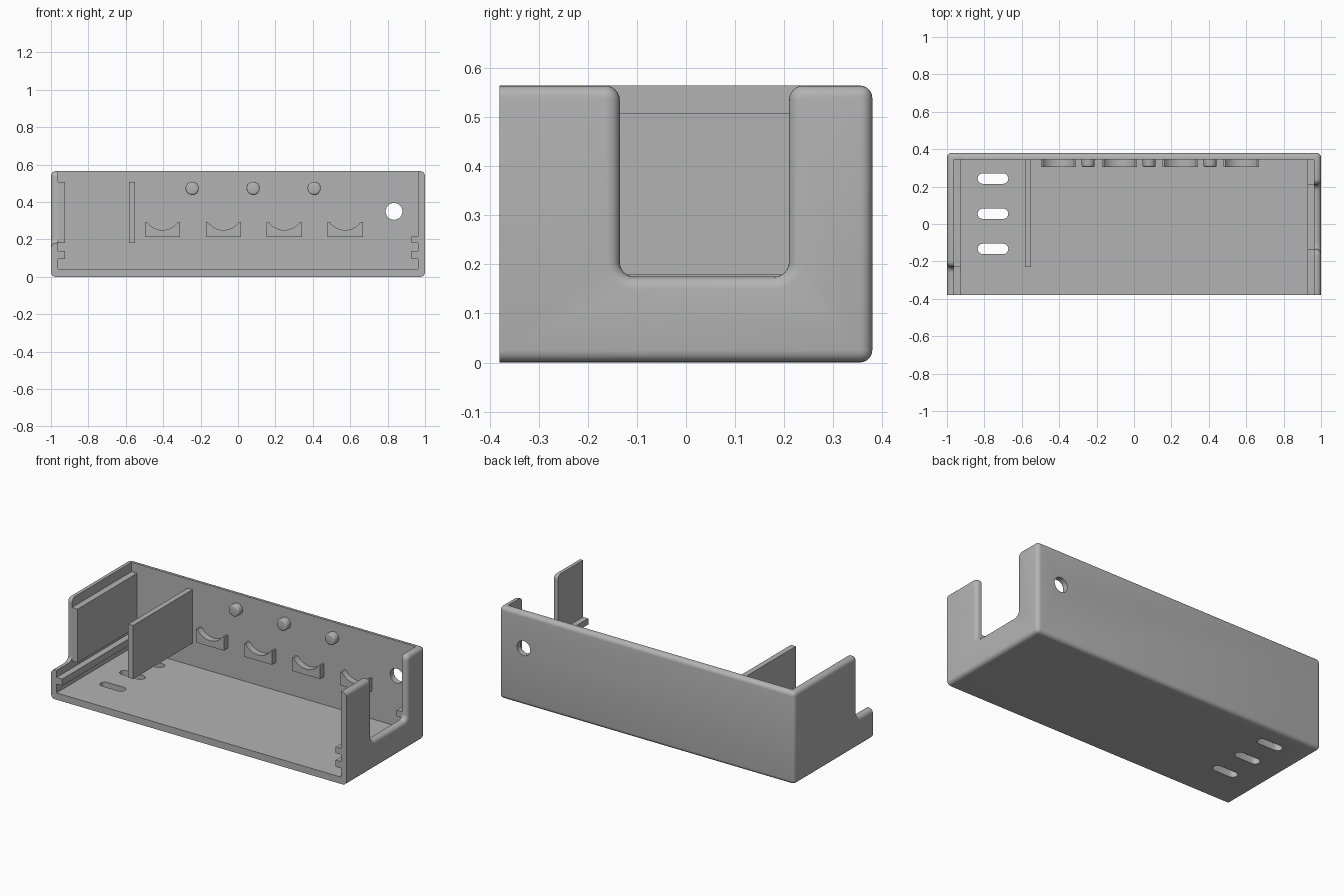
import bpy, bmesh, math
from mathutils import Vector

if "Cube" in bpy.data.objects:
    bpy.data.objects.remove(bpy.data.objects["Cube"], do_unlink=True)

X, Y, TOP = 1.0, 0.38, 0.565          # outer half sizes and height
IX, IY, FLOOR = 0.963, 0.345, 0.042   # inner faces
R = 0.03                              # notch corner radius

grey = bpy.data.materials.new("plain grey")
grey.use_nodes = True
grey.diffuse_color = (0.45, 0.45, 0.45, 1)
grey.node_tree.nodes["Principled BSDF"].inputs["Base Color"].default_value = grey.diffuse_color


def finish(name, bm):
    bmesh.ops.recalc_face_normals(bm, faces=bm.faces)
    me = bpy.data.meshes.new(name)
    bm.to_mesh(me)
    bm.free()
    me.materials.append(grey)
    ob = bpy.data.objects.new(name, me)
    bpy.context.collection.objects.link(ob)
    return ob


def prism(name, points, axis, a, b):
    """Extrude a 2D profile along an axis (0, 1 or 2) from a to b."""
    bm = bmesh.new()
    verts = []
    for p in points:
        co = list(p)
        co.insert(axis, a)
        verts.append(bm.verts.new(co))
    face = bm.faces.new(verts)
    ext = bmesh.ops.extrude_face_region(bm, geom=[face])["geom"]
    move = Vector((0, 0, 0))
    move[axis] = b - a
    bmesh.ops.translate(bm, vec=move, verts=[v for v in ext if isinstance(v, bmesh.types.BMVert)])
    return finish(name, bm)


def box(name, x0, x1, y0, y1, z0, z1):
    return prism(name, [(x0, y0), (x1, y0), (x1, y1), (x0, y1)], 2, z0, z1)


def arc(u, v, r, a0, a1, n=6):
    angles = [math.radians(a0 + (a1 - a0) * i / n) for i in range(n + 1)]
    return [(u + r * math.cos(a), v + r * math.sin(a)) for a in angles]


def activate(ob):
    bpy.ops.object.select_all(action="DESELECT")
    ob.select_set(True)
    bpy.context.view_layer.objects.active = ob


def cut(ob, cutter):
    activate(ob)
    mod = ob.modifiers.new("cut", "BOOLEAN")
    mod.operation, mod.solver, mod.object = "DIFFERENCE", "EXACT", cutter
    bpy.ops.object.modifier_apply(modifier=mod.name)
    bpy.data.objects.remove(cutter, do_unlink=True)


def smooth(ob):
    activate(ob)
    bpy.ops.object.shade_smooth_by_angle(angle=math.radians(35))


# Shell: open at the front and the top
shell = box("case_shell", -X, X, -Y, Y, 0, TOP)
cut(shell, box("cavity_cutter", -IX, IX, -0.6, IY, FLOOR, 0.8))

# U-shaped notch in the left wall
y0, y1, sill = -0.135, 0.21, 0.175
notch = (arc(y0 - R, TOP - R, R, 90, 0) + arc(y0 + R, sill + R, R, 180, 270)
         + arc(y1 - R, sill + R, R, 270, 360) + arc(y1 + R, TOP - R, R, 180, 90)
         + [(y1 + R, 0.8), (y0 - R, 0.8)])
cut(shell, prism("notch_cutter", notch, 0, 0.9, 1.1))

# Step at the front of the right wall
step_y, step_z = -0.23, 0.18
step = ([(-0.6, step_z)] + arc(step_y - R, step_z + R, R, 270, 360)
        + arc(step_y + R, TOP - R, R, 180, 90) + [(step_y + R, 0.8), (-0.6, 0.8)])
cut(shell, prism("step_cutter", step, 0, -1.1, -0.9))

# Round every outside edge except those of the flat front
bm = bmesh.new()
bm.from_mesh(shell.data)
bmesh.ops.remove_doubles(bm, verts=bm.verts, dist=0.0005)


def outside(f):
    c, n = f.calc_center_median(), f.normal
    return ((abs(n.x) > 0.99 and abs(c.x) > X - 0.001) or (n.y > 0.99 and c.y > Y - 0.001)
            or (n.z < -0.99 and c.z < 0.001))


rim = [e for e in bm.edges
       if len(e.link_faces) == 2 and any(outside(f) for f in e.link_faces)
       and e.calc_face_angle(0) > 0.5
       and not all(v.co.y < -Y + 0.001 for v in e.verts)]
bmesh.ops.bevel(bm, geom=rim, offset=0.025, offset_type="OFFSET", segments=5,
                profile=0.5, affect="EDGES", clamp_overlap=False)
bm.to_mesh(shell.data)
bm.free()

# Cable hole in the back and vent slots in the floor
cut(shell, prism("hole_cutter", arc(0.834, 0.35, 0.045, 0, 345, 23), 1, 0.2, 0.5))
for y in (0.243, 0.055, -0.133):
    slot = arc(-0.7, y, 0.028, -90, 90, 8) + arc(-0.808, y, 0.028, 90, 270, 8)
    cut(shell, prism("slot_cutter", slot, 2, -0.1, 0.1))
smooth(shell)

# Board rails along both side walls
E = 0.005  # how far parts sink into the walls
box("right_lower_rail", -IX - E, -0.925, -Y, IY + E, 0.096, 0.137)
box("left_lower_rail", 0.928, IX + E, -Y, IY + E, 0.096, 0.137)
box("left_front_upper_rail", 0.928, IX + E, -Y, y0, 0.18, 0.217)
box("left_back_upper_rail", 0.928, IX + E, y1, IY + E, 0.18, 0.217)

# Thick inner panel and the free divider
box("right_panel", -IX - E, -0.925, step_y, IY + E, 0.18, 0.508)
box("divider", -0.583, -0.55, step_y, IY + E, 0.18, 0.508)

# Cradles on the back wall
for i in range(4):
    x = -0.404 + 0.3257 * i
    w = 0.094
    saddle = ([(x - w, 0.294), (x - w, 0.214), (x + w, 0.214), (x + w, 0.294)]
              + arc(x, 0.351, 0.101, -34.5, -145.5, 14))
    smooth(prism(f"cradle_{i + 1}", saddle, 1, 0.305, IY + E))

# Pegs with rounded ends
for i in range(3):
    bm = bmesh.new()
    ring = [bm.verts.new((px, IY + E, pz))
            for px, pz in arc(-0.245 + 0.326 * i, 0.473, 0.035, 0, 345, 23)]
    cap = bm.faces.new(ring)
    top = bmesh.ops.extrude_face_region(bm, geom=[cap])["geom"]
    bmesh.ops.translate(bm, vec=(0, 0.305 - IY - E, 0),
                        verts=[v for v in top if isinstance(v, bmesh.types.BMVert)])
    end = [e for e in bm.edges if all(v.co.y < 0.31 for v in e.verts)]
    bmesh.ops.bevel(bm, geom=end, offset=0.009, segments=3, profile=0.5, affect="EDGES")
    smooth(finish(f"peg_{i + 1}", bm))
